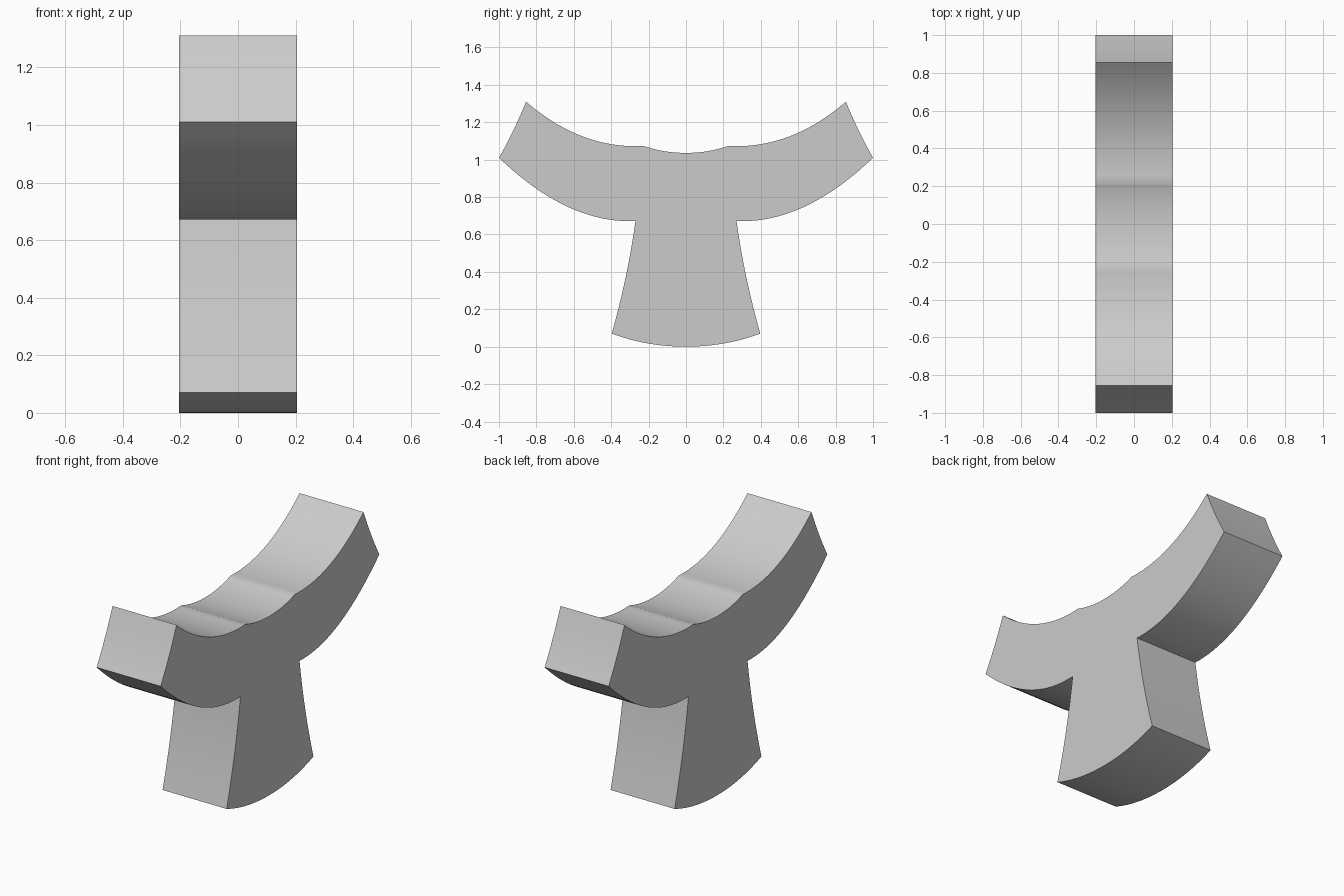
import bpy, bmesh, math
from mathutils import Vector

cube = bpy.data.objects.get("Cube")
if cube:
    bpy.data.objects.remove(cube, do_unlink=True)

HALF_WIDTH = 0.205

grey = bpy.data.materials.new("plain_grey")
grey.use_nodes = True
colour = (0.6, 0.6, 0.6, 1)
grey.diffuse_color = colour
grey.node_tree.nodes["Principled BSDF"].inputs["Base Color"].default_value = colour


def curve(a, control, b, steps):
    """Quadratic curve from a to b, leaving out b."""
    a, c, b = Vector(a), Vector(control), Vector(b)
    return [a.lerp(c, i / steps).lerp(c.lerp(b, i / steps), i / steps) for i in range(steps)]


# Half outline (y, z): rounded foot, flared leg, underside of arm, arm tip, arm top, middle dip
base, foot, armpit = (0, 0), (0.397, 0.07), (0.27, 0.672)
tip_low, tip_high, bump, dip = (1, 1.01), (0.855, 1.31), (0.225, 1.073), (0, 1.036)
half = (curve(base, (0.21, 0), foot, 12)
        + curve(foot, (0.312, 0.37), armpit, 8)
        + curve(armpit, (0.63, 0.655), tip_low, 20)
        + curve(tip_low, (0.92, 1.15), tip_high, 8)
        + curve(tip_high, (0.56, 1.055), bump, 20)
        + curve(bump, (0.12, 1.036), dip, 10)
        + [Vector(dip)])
outline = half + [Vector((-p.x, p.y)) for p in reversed(half[1:-1])]

# Extrude the outline across the width
bm = bmesh.new()
face = bm.faces.new([bm.verts.new((-HALF_WIDTH, p.x, p.y)) for p in outline])
extruded = bmesh.ops.extrude_face_region(bm, geom=[face], use_keep_orig=True)
moved = [v for v in extruded["geom"] if isinstance(v, bmesh.types.BMVert)]
bmesh.ops.translate(bm, verts=moved, vec=(2 * HALF_WIDTH, 0, 0))
bmesh.ops.recalc_face_normals(bm, faces=bm.faces)
mesh = bpy.data.meshes.new("curved_cradle_stand")
bm.to_mesh(mesh)
bm.free()

stand = bpy.data.objects.new("curved_cradle_stand", mesh)
bpy.context.collection.objects.link(stand)
mesh.materials.append(grey)

# Smooth curved walls, sharp corners
bpy.ops.object.select_all(action='DESELECT')
stand.select_set(True)
bpy.context.view_layer.objects.active = stand
bpy.ops.object.shade_smooth_by_angle(angle=math.radians(40))
